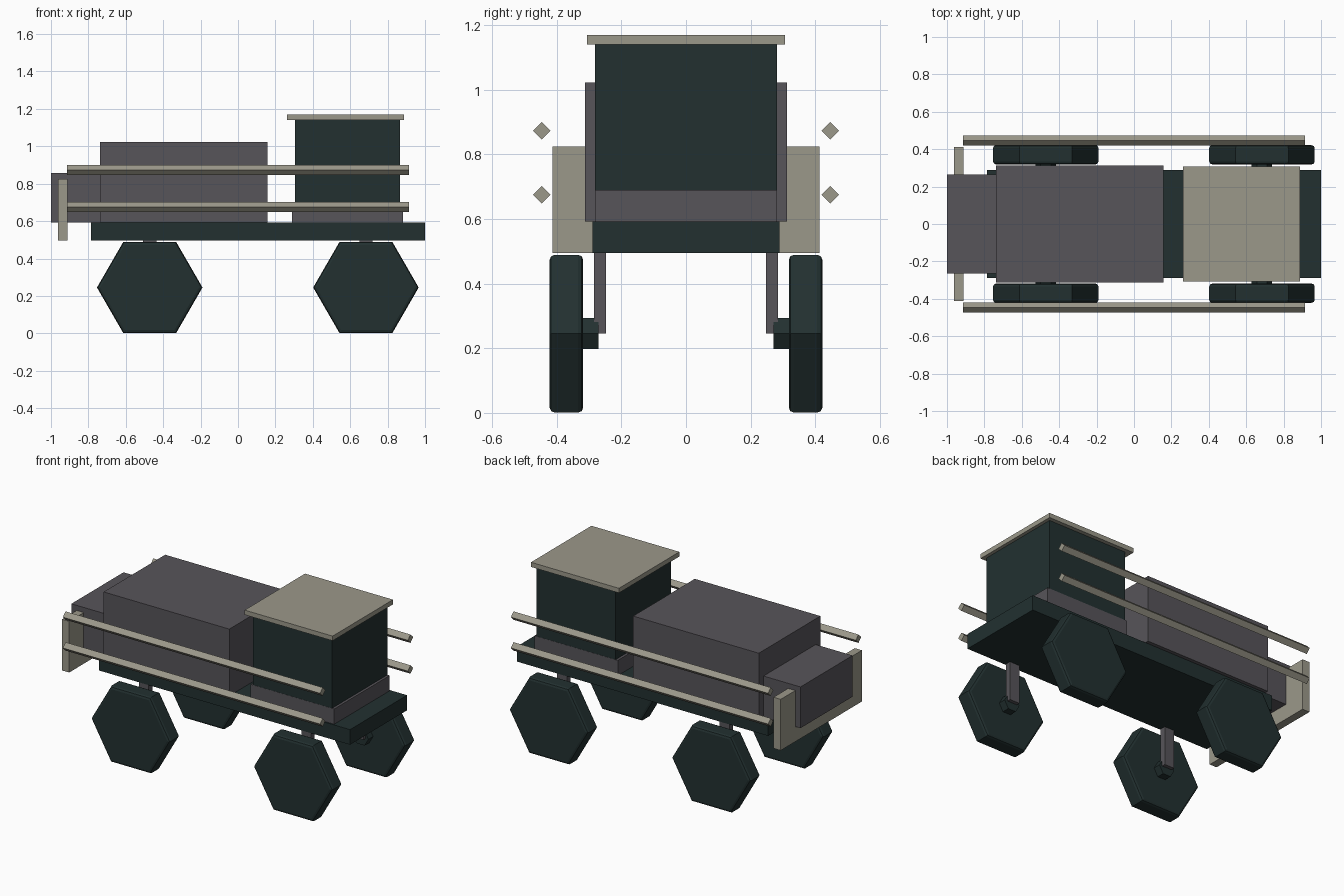
import bpy, bmesh, math
from mathutils import Matrix

default = bpy.data.objects.get("Cube")
if default:
    bpy.data.objects.remove(default, do_unlink=True)


def material(name, rgb):
    m = bpy.data.materials.new(name)
    m.use_nodes = True
    m.diffuse_color = (*rgb, 1)
    bsdf = next(n for n in m.node_tree.nodes if n.type == 'BSDF_PRINCIPLED')
    bsdf.inputs["Base Color"].default_value = (*rgb, 1)
    return m


DARK = material("dark green", (0.016, 0.030, 0.030))
GREY = material("warm grey", (0.095, 0.089, 0.101))
BEIGE = material("beige", (0.33, 0.315, 0.255))


def finish(name, bm, mat):
    mesh = bpy.data.meshes.new(name)
    bm.to_mesh(mesh)
    bm.free()
    mesh.materials.append(mat)
    obj = bpy.data.objects.new(name, mesh)
    bpy.context.collection.objects.link(obj)
    return obj


def box(name, x, y, z, mat):
    """Box from (low, high) pairs on each axis."""
    bm = bmesh.new()
    bmesh.ops.create_cube(bm, size=1)
    for v in bm.verts:
        for i, (low, high) in enumerate((x, y, z)):
            v.co[i] = high if v.co[i] > 0 else low
    return finish(name, bm, mat)


def prism(name, sides, radius, length, axis, centre, mat):
    """Regular prism along x or y, with a corner pointing sideways."""
    bm = bmesh.new()
    bmesh.ops.create_cone(bm, cap_ends=True, segments=sides, radius1=radius,
                          radius2=radius, depth=length)
    # put a corner on the x axis before tipping the prism over
    corner = bm.verts[:][0].co
    turn = Matrix.Rotation(-math.atan2(corner.y, corner.x), 4, 'Z')
    tip = Matrix.Rotation(math.pi / 2, 4, 'Y' if axis == 'x' else 'X')
    bm.transform(Matrix.Translation(centre) @ tip @ turn)
    return finish(name, bm, mat)


def half(w):
    return (-w, w)


# Chassis and bodywork
box("chassis", (-0.787, 1.0), half(0.29), (0.495, 0.592), DARK)
box("cargo_body", (-0.737, 0.157), half(0.313), (0.592, 1.022), GREY)
box("rear_box", (-1.0, -0.737), half(0.265), (0.592, 0.857), GREY)
box("rear_plate", (-0.963, -0.912), half(0.413), (0.495, 0.824), BEIGE)

# Cab
box("cab_base", (0.288, 0.882), half(0.282), (0.592, 0.69), GREY)
box("cab", (0.304, 0.866), half(0.281), (0.69, 1.14), DARK)
box("cab_roof", (0.262, 0.888), half(0.307), (1.14, 1.17), BEIGE)

for side, s in (("left", 1), ("right", -1)):
    # Diamond side rails
    for level, z in (("lower", 0.675), ("upper", 0.873)):
        prism(f"{level}_rail_{side}", 4, 0.027, 1.83, 'x',
              (0, s * 0.446, z), BEIGE)

    # Six-sided wheels with hubs and struts
    for end, x in (("rear", -0.472), ("front", 0.684)):
        box(f"{end}_strut_{side}", (x - 0.035, x + 0.035),
            sorted((s * 0.247, s * 0.284)), (0.246, 0.5), GREY)
        prism(f"{end}_hub_{side}", 6, 0.055, 0.06, 'y',
              (x, s * 0.3, 0.246), DARK)
        wheel = prism(f"{end}_wheel_{side}", 6, 0.282, 0.104, 'y',
                      (x, s * 0.37, 0.245), DARK)
        bevel = wheel.modifiers.new("rounded_rim", 'BEVEL')
        bevel.width = 0.016
        bevel.segments = 2
        bevel.limit_method = 'ANGLE'
        bevel.angle_limit = math.radians(70)
